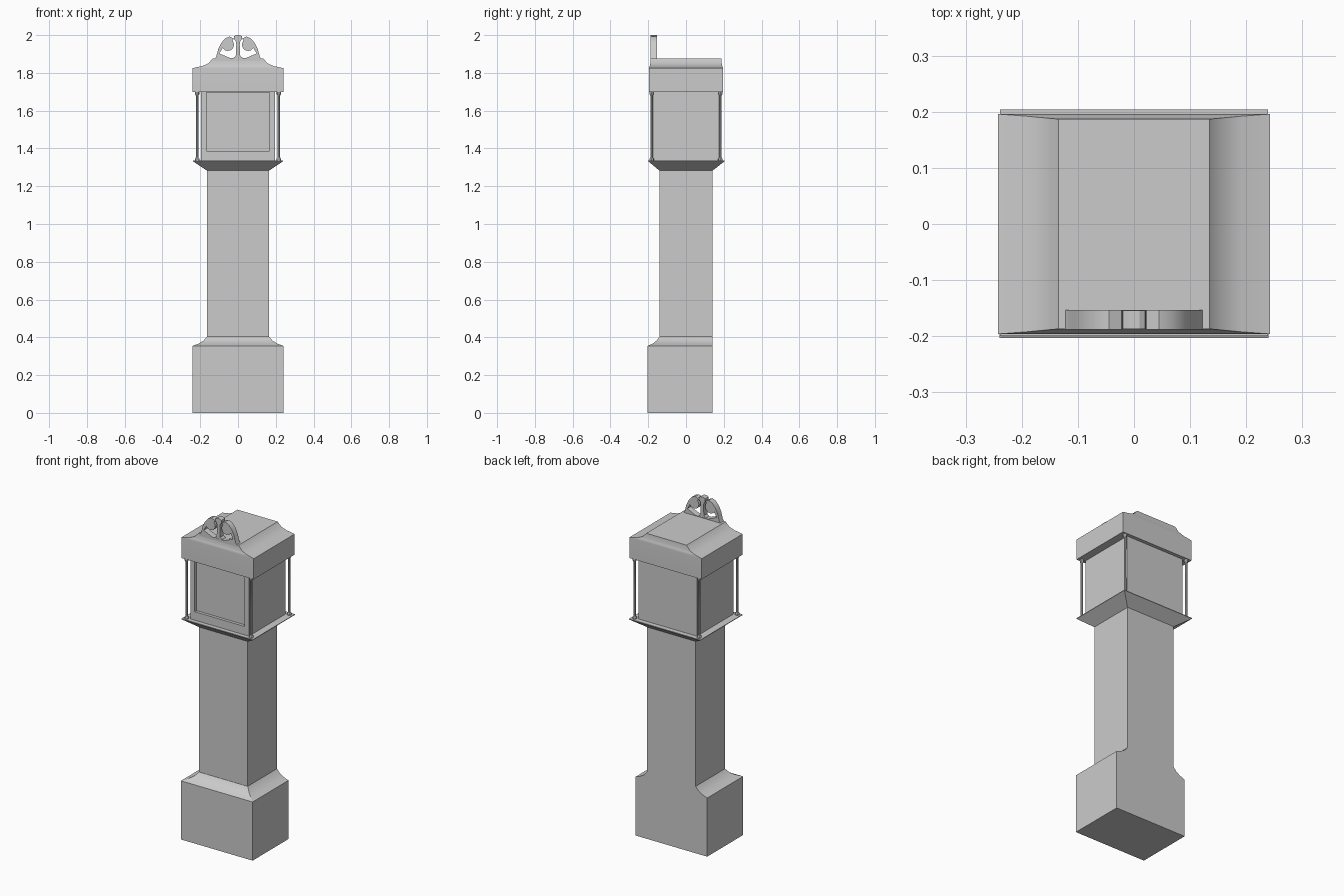
import bpy, bmesh, math

if "Cube" in bpy.data.objects:
    bpy.data.objects.remove(bpy.data.objects["Cube"])


def finish(name, bm, smooth=None):
    bmesh.ops.recalc_face_normals(bm, faces=bm.faces)
    me = bpy.data.meshes.new(name)
    bm.to_mesh(me)
    bm.free()
    ob = bpy.data.objects.new(name, me)
    bpy.context.collection.objects.link(ob)
    if smooth:
        bpy.ops.object.select_all(action='DESELECT')
        ob.select_set(True)
        bpy.context.view_layer.objects.active = ob
        bpy.ops.object.shade_smooth_by_angle(angle=math.radians(smooth))
    return ob


def loft(name, rings, smooth=None):
    """Skin equal-length loops of points and cap both ends."""
    bm = bmesh.new()
    loops = [[bm.verts.new(p) for p in r] for r in rings]
    for a, b in zip(loops, loops[1:]):
        for i in range(len(a)):
            j = (i + 1) % len(a)
            bm.faces.new((a[i], a[j], b[j], b[i]))
    bm.faces.new(loops[0])
    bm.faces.new(loops[-1])
    return finish(name, bm, smooth)


def rect(z, x, y0, y1):
    return [(-x, y0, z), (x, y0, z), (x, y1, z), (-x, y1, z)]


def circle(cx, cy, z, r, n=8):
    return [(cx + r * math.cos(2 * math.pi * i / n),
             cy + r * math.sin(2 * math.pi * i / n), z) for i in range(n)]


def mirrored_prism(name, outline, y0, y1):
    """Extrude an x/z outline along y, on both sides of x = 0."""
    bm = bmesh.new()
    for s in (1, -1):
        f = bm.faces.new([bm.verts.new((s * x, y0, z)) for x, z in outline])
        ext = bmesh.ops.extrude_face_region(bm, geom=[f], use_keep_orig=True)
        for v in ext['geom']:
            if isinstance(v, bmesh.types.BMVert):
                v.co.y = y1
    return finish(name, bm, 30)


# plinth, coved shoulder and trunk; the back stays flush
BACK = 0.14
loft("plinth_and_trunk", [
    rect(0, 0.24, -0.203, BACK), rect(0.355, 0.24, -0.203, BACK),
    rect(0.366, 0.21, -0.178, BACK), rect(0.382, 0.183, -0.156, BACK),
    rect(0.405, 0.163, -0.14, BACK), rect(1.282, 0.163, -0.14, BACK)], 30)

# flared ledge under the hood
loft("hood_ledge", [rect(1.282, 0.163, -0.14, BACK),
                    rect(1.332, 0.239, -0.2, 0.204),
                    rect(1.336, 0.239, -0.2, 0.204)])

# dial box with recessed front panel
bm = bmesh.new()
bmesh.ops.create_cube(bm, size=1)
for v in bm.verts:
    v.co = (v.co.x * 0.39, v.co.y * 0.35, 1.515 + v.co.z * 0.37)
front = min(bm.faces, key=lambda f: f.calc_center_median().y)
bmesh.ops.inset_region(bm, faces=[front], thickness=0.039)
for v in front.verts:
    v.co.z = 1.695 if v.co.z > 1.5 else 1.387
ext = bmesh.ops.extrude_discrete_faces(bm, faces=[front])
for v in ext['faces'][0].verts:
    v.co.y += 0.018
finish("dial_box", bm)

# corner columns with small bases and capitals
for sx in (-1, 1):
    for sy in (-1, 1):
        prof = [(1.333, .012), (1.345, .012), (1.352, .007), (1.518, .006),
                (1.68, .007), (1.687, .011), (1.702, .011)]
        loft("hood_column", [circle(sx * 0.216, sy * 0.182, z, r)
                             for z, r in prof], 30)

# hood cornice and concave roof
loft("hood_roof", [
    rect(1.70, 0.242, -0.196, 0.196), rect(1.825, 0.242, -0.196, 0.196),
    rect(1.836, 0.19, -0.192, 0.192), rect(1.85, 0.157, -0.189, 0.189),
    rect(1.875, 0.135, -0.187, 0.187)], 30)

# swan-neck pediment, scroll discs and centre finial
Y0, Y1 = -0.188, -0.153
mirrored_prism("swan_neck_pediment", [
    (0, 1.83), (0.16, 1.835), (0.132, 1.858), (0.115, 1.887), (0.105, 1.925),
    (0.09, 1.957), (0.068, 1.983), (0.045, 1.992), (0.022, 1.981),
    (0.028, 1.972), (0.05, 1.976), (0.066, 1.968), (0.078, 1.948),
    (0.085, 1.925), (0.099, 1.903), (0.04, 1.878), (0, 1.878)], Y0, Y1)
mirrored_prism("scroll_disc", [
    (0.054 + 0.033 * math.cos(math.pi * i / 6),
     1.949 + 0.033 * math.sin(math.pi * i / 6)) for i in range(12)], Y0, Y1)
mirrored_prism("finial", [
    (0, 1.86), (0.026, 1.868), (0.024, 1.879), (0.012, 1.89), (0.009, 1.95),
    (0.012, 1.968), (0.021, 1.98), (0.02, 1.994), (0.01, 2.0), (0, 2.0)],
    Y0 + 0.001, Y1 - 0.001)
